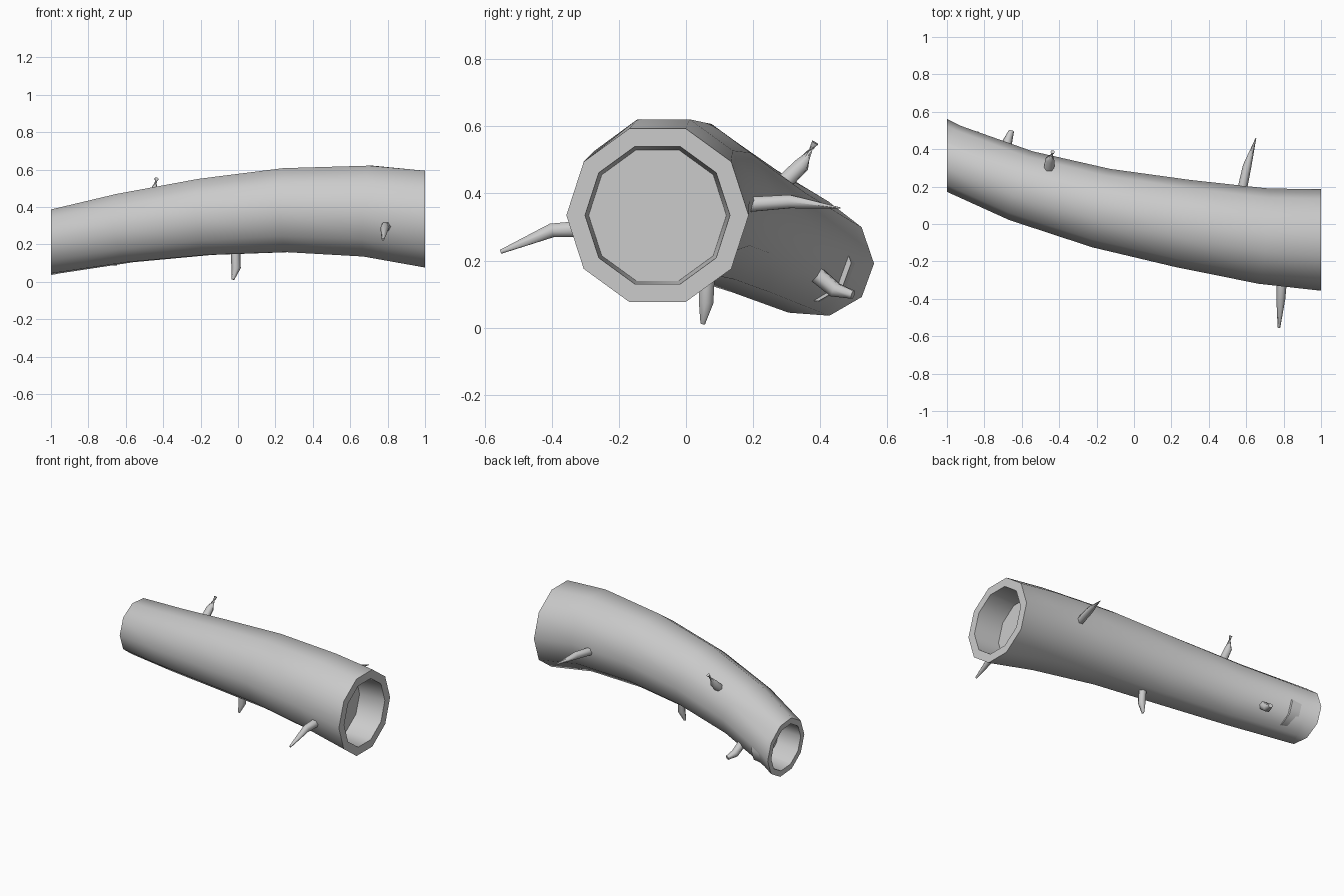
import bpy, bmesh, math
from mathutils import Vector

if "Cube" in bpy.data.objects:
    bpy.data.objects.remove(bpy.data.objects["Cube"])


def tube(bm, path, radii, sides, end_dir=None):
    """Skin of circular rings along a path; returns the rings."""
    pts = [Vector(p) for p in path]
    rings = []
    for i, p in enumerate(pts):
        d = (pts[min(i + 1, len(pts) - 1)] - pts[max(i - 1, 0)]).normalized()
        if end_dir and i == len(pts) - 1:
            d = Vector(end_dir)
        ref = Vector((0, 0, 1)) if abs(d.z) < 0.8 else Vector((0, 1, 0))
        u = ref.cross(d).normalized()
        v = d.cross(u)
        ring = []
        for k in range(sides):
            a = 2 * math.pi * k / sides
            ring.append(bm.verts.new(p + radii[i] * (u * math.cos(a) + v * math.sin(a))))
        rings.append(ring)
    for a, b in zip(rings, rings[1:]):
        for k in range(sides):
            n = (k + 1) % sides
            bm.faces.new((a[k], a[n], b[n], b[k]))
    return rings


def finish(bm, name, angle):
    bmesh.ops.recalc_face_normals(bm, faces=bm.faces)
    me = bpy.data.meshes.new(name)
    bm.to_mesh(me)
    bm.free()
    ob = bpy.data.objects.new(name, me)
    bpy.context.collection.objects.link(ob)
    bpy.ops.object.select_all(action='DESELECT')
    ob.select_set(True)
    bpy.context.view_layer.objects.active = ob
    bpy.ops.object.shade_smooth_by_angle(angle=math.radians(angle))


# Curved ten-sided log, left end trimmed flat at x = -1
bm = bmesh.new()
path = [(-1.30, .53, .135), (-1.0, .365, .21), (-.605, .205, .287), (-.175, .085, .347),
        (.26, .003, .383), (.695, -.065, .378), (1.0, -.085, .335)]
tube(bm, path, [.16, .176, .194, .215, .236, .256, .272], 10, (1, 0, 0))
bmesh.ops.bisect_plane(bm, geom=bm.verts[:] + bm.edges[:] + bm.faces[:],
                       plane_co=(-1, 0, 0), plane_no=(-1, 0, 0), clear_outer=True)

# Rim and shallow hollow at each end
for side, rim, depth, drift in ((-1, .036, .17, -.022), (1, .053, .18, 0)):
    edges = [e for e in bm.edges if e.is_boundary and all(abs(v.co.x - side) < .001 for v in e.verts)]
    bmesh.ops.holes_fill(bm, edges=edges, sides=0)
    bmesh.ops.recalc_face_normals(bm, faces=bm.faces)
    cap = [f for f in bm.faces if all(abs(v.co.x - side) < .001 for v in f.verts)]
    bmesh.ops.inset_individual(bm, faces=cap, thickness=rim, use_even_offset=True)
    floor = bmesh.ops.extrude_discrete_faces(bm, faces=cap)['faces'][0]
    c = floor.calc_center_median()
    for v in floor.verts:
        v.co = c + (v.co - c) * .95 + Vector((-side * depth, drift, 0))
finish(bm, "log", 40)

# Bent, tapering twig stubs: base, elbow, tip
twigs = [
    ([(.79, -.30, .295), (.785, -.40, .29), (.775, -.553, .226)], (.028, .024, .007)),
    ([(.575, .17, .366), (.605, .31, .376), (.652, .46, .357)], (.026, .023, .002)),
    ([(-.015, .065, .19), (-.010, .06, .075), (-.028, .05, .012)], (.026, .025, .008)),
    ([(-.455, .28, .42), (-.45, .345, .485), (-.435, .385, .552)], (.028, .025, .012)),
    ([(-.69, .37, .175), (-.675, .445, .112), (-.655, .498, .098)], (.028, .025, .014)),
]
for i, (pts, radii) in enumerate(twigs):
    bm = bmesh.new()
    rings = tube(bm, pts, radii, 6)
    bm.faces.new(rings[0])
    bm.faces.new(rings[-1])
    finish(bm, f"twig_{i + 1}", 62)
